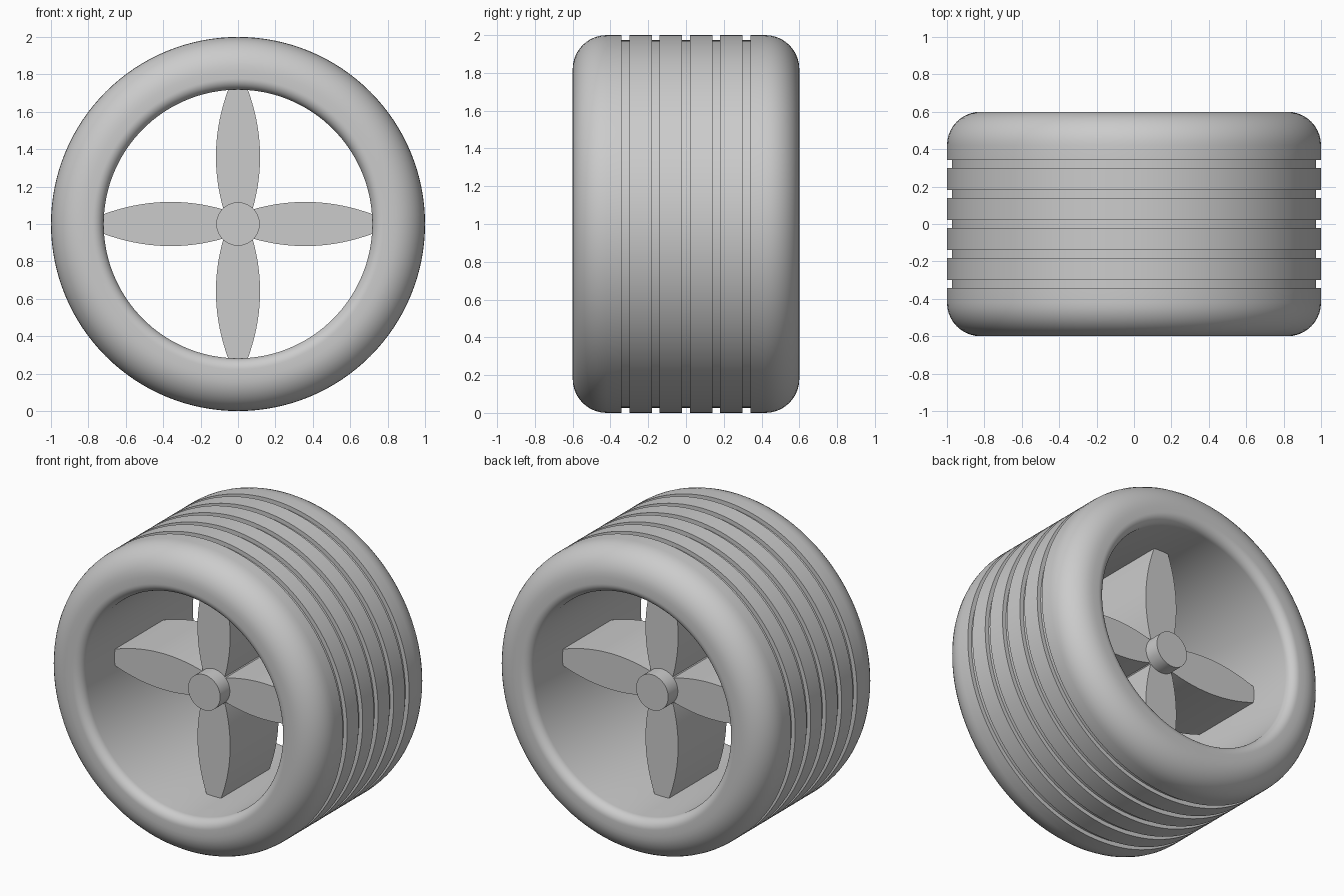
import bpy, bmesh, math
from mathutils import Matrix, Vector

default = bpy.data.objects.get("Cube")
if default:
    bpy.data.objects.remove(default, do_unlink=True)

grey = bpy.data.materials.new("plain grey")
grey.use_nodes = True
colour = (0.6, 0.6, 0.6, 1)
grey.diffuse_color = colour
grey.node_tree.nodes["Principled BSDF"].inputs["Base Color"].default_value = colour

CENTRE = Vector((0, 0, 1))
R_OUT, R_IN, HALF = 1.0, 0.718, 0.6     # tyre radii and half width


def finish(name, bm):
    """Turn a bmesh into a named, shaded object at wheel height."""
    bmesh.ops.recalc_face_normals(bm, faces=bm.faces)
    mesh = bpy.data.meshes.new(name)
    bm.to_mesh(mesh)
    bm.free()
    mesh.materials.append(grey)
    obj = bpy.data.objects.new(name, mesh)
    obj.location = CENTRE
    bpy.context.collection.objects.link(obj)
    bpy.ops.object.select_all(action="DESELECT")
    obj.select_set(True)
    bpy.context.view_layer.objects.active = obj
    bpy.ops.object.shade_smooth_by_angle(angle=math.radians(30))
    return obj


def fillet(r, y, radius, start, steps=10):
    """Quarter circle of (radius, y) points from a start angle in degrees."""
    angles = [math.radians(start + 90 * i / steps) for i in range(steps + 1)]
    return [(r + radius * math.cos(a), y + radius * math.sin(a)) for a in angles]


# Tyre: rounded cross-section with five square grooves, revolved about y
SHOULDER, LIP = 0.18, 0.06
section = fillet(R_IN + LIP, -HALF + LIP, LIP, 180)
section += fillet(R_OUT - SHOULDER, -HALF + SHOULDER, SHOULDER, 270)
for i in range(-2, 3):
    y, w, floor = i * 0.16, 0.021, R_OUT - 0.027
    section += [(R_OUT, y - w), (floor, y - w), (floor, y + w), (R_OUT, y + w)]
section += fillet(R_OUT - SHOULDER, HALF - SHOULDER, SHOULDER, 0)
section += fillet(R_IN + LIP, HALF - LIP, LIP, 90)

bm = bmesh.new()
loop = [bm.verts.new((r, y, 0)) for r, y in section]
edges = [bm.edges.new((a, b)) for a, b in zip(loop, loop[1:] + loop[:1])]
bmesh.ops.spin(bm, geom=loop + edges, cent=(0, 0, 0), axis=(0, 1, 0),
               angle=math.tau, steps=128, use_merge=True)
bmesh.ops.remove_doubles(bm, verts=bm.verts, dist=1e-5)
finish("tyre", bm)

# Hub: short cylinder along y
bm = bmesh.new()
bmesh.ops.create_cone(bm, cap_ends=True, segments=64, radius1=0.116, radius2=0.116,
                      depth=0.7, matrix=Matrix.Rotation(math.pi / 2, 4, "X"))
finish("hub", bm)

# Spokes: leaf outline extruded through the wheel, one per quarter turn
STEPS, DEPTH = 24, 0.5
for k, name in enumerate(["left", "top", "right", "bottom"]):
    bm = bmesh.new()
    leaf = []
    for i in range(STEPS + 1):
        x = 0.06 + (R_IN - 0.056) * i / STEPS
        leaf.append((x, 0.118 - 0.066 * ((x - 0.36) / 0.36) ** 2))
    outline = leaf + [(x, -z) for x, z in reversed(leaf)]
    face = bm.faces.new([bm.verts.new((x, -DEPTH / 2, z)) for x, z in outline])
    new = bmesh.ops.extrude_face_region(bm, geom=[face])["geom"]
    bmesh.ops.translate(bm, vec=(0, DEPTH, 0),
                        verts=[v for v in new if isinstance(v, bmesh.types.BMVert)])
    bmesh.ops.rotate(bm, verts=bm.verts, cent=(0, 0, 0),
                     matrix=Matrix.Rotation(-k * math.pi / 2, 3, "Y"))
    finish(name + "_spoke", bm)
